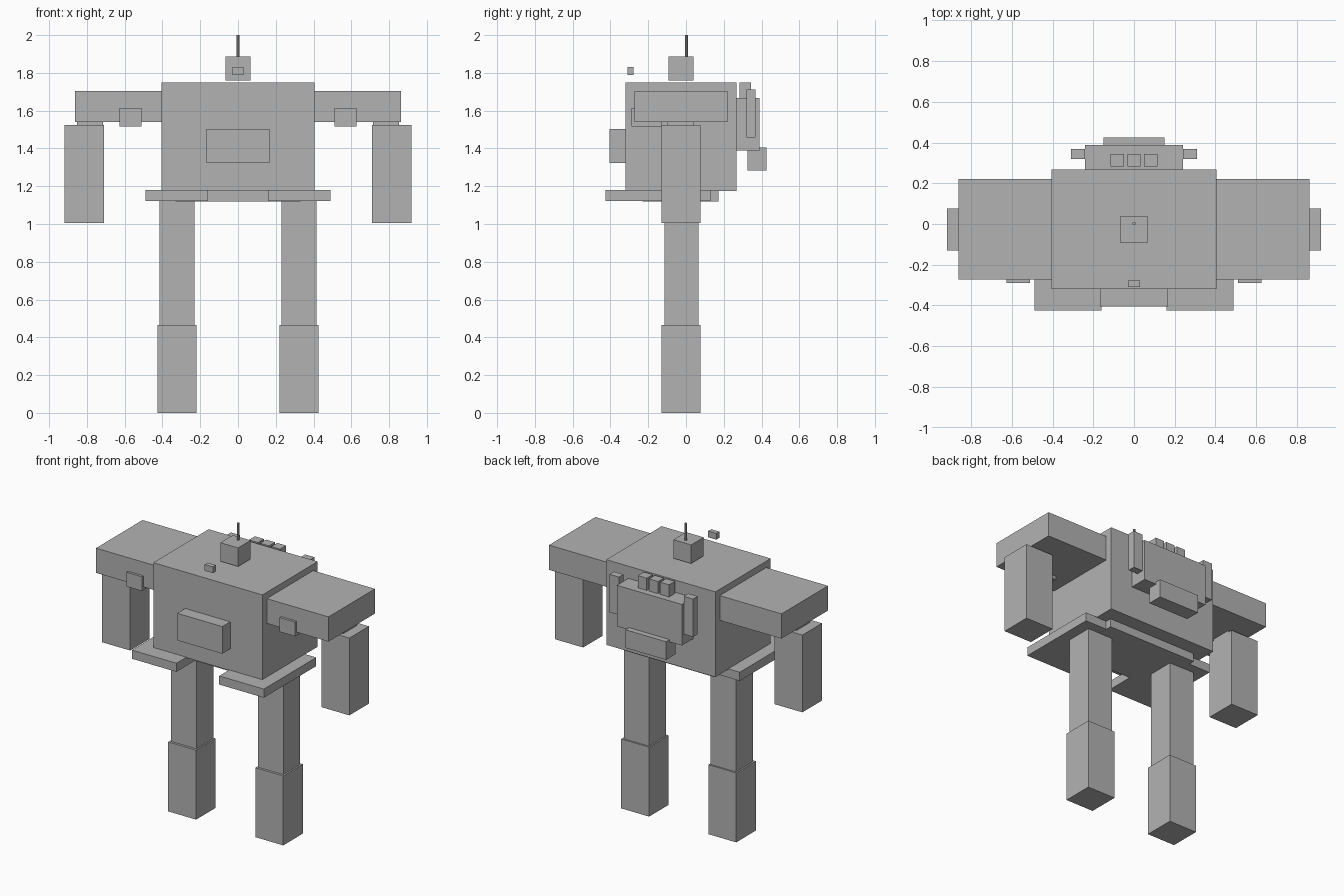
import bpy
import bmesh
from mathutils import Matrix, Vector

if "Cube" in bpy.data.objects:
    bpy.data.objects.remove(bpy.data.objects["Cube"])

grey = bpy.data.materials.new("plain grey")
grey.diffuse_color = (0.45, 0.45, 0.45, 1.0)
grey.use_nodes = True
grey.node_tree.nodes["Principled BSDF"].inputs["Base Color"].default_value = grey.diffuse_color


def finish(name, bm):
    mesh = bpy.data.meshes.new(name)
    bm.to_mesh(mesh)
    bm.free()
    mesh.materials.append(grey)
    obj = bpy.data.objects.new(name, mesh)
    bpy.context.collection.objects.link(obj)
    return obj


def box(name, x, y, z):
    """Box from (min, max) ranges on each axis."""
    lo, hi = Vector((x[0], y[0], z[0])), Vector((x[1], y[1], z[1]))
    bm = bmesh.new()
    bmesh.ops.create_cube(bm, size=1, matrix=Matrix.Translation((lo + hi) / 2)
                          @ Matrix.Diagonal((*(hi - lo), 1)))
    return finish(name, bm)


def pair(name, x, y, z):
    """Left and right copies of a box, x given for the right side."""
    box("right_" + name, x, y, z)
    box("left_" + name, (-x[1], -x[0]), y, z)


# Torso, chest plate and belt
box("torso", (-0.405, 0.405), (-0.32, 0.267), (1.176, 1.748))
box("chest_plate", (-0.167, 0.167), (-0.405, -0.31), (1.322, 1.504))
box("belt", (-0.33, 0.33), (-0.23, 0.172), (1.12, 1.175))
pair("hip_plate", (0.159, 0.49), (-0.426, 0.13), (1.121, 1.179))

# Head, eye block floating in front of it, and antenna
box("head", (-0.066, 0.066), (-0.093, 0.04), (1.761, 1.886))
box("eye", (-0.03, 0.03), (-0.31, -0.278), (1.79, 1.832))
bm = bmesh.new()
bmesh.ops.create_cone(bm, cap_ends=True, segments=8, radius1=0.008, radius2=0.008,
                      depth=0.13, matrix=Matrix.Translation((0, 0.003, 1.935)))
finish("antenna", bm)

# Arms
pair("shoulder", (0.405, 0.863), (-0.273, 0.22), (1.539, 1.705))
pair("shoulder_block", (0.511, 0.627), (-0.289, -0.13), (1.517, 1.613))
pair("arm_joint", (0.715, 0.852), (-0.1, 0.042), (1.5, 1.56))
pair("forearm", (0.71, 0.918), (-0.13, 0.077), (1.004, 1.523))

# Legs
pair("upper_leg", (0.23, 0.416), (-0.114, 0.066), (0.45, 1.125))
pair("lower_leg", (0.22, 0.427), (-0.13, 0.077), (0.0, 0.466))

# Backpack with canisters, side tubes and lower pod
box("backpack", (-0.241, 0.241), (0.267, 0.388), (1.39, 1.666))
for i in (-1, 0, 1):
    cx = i * 0.083
    box(f"canister_{i + 2}", (cx - 0.033, cx + 0.033), (0.282, 0.345), (1.65, 1.748))
pair("side_tube", (0.241, 0.31), (0.319, 0.368), (1.459, 1.713))
box("lower_pod", (-0.15, 0.15), (0.325, 0.426), (1.284, 1.406))
